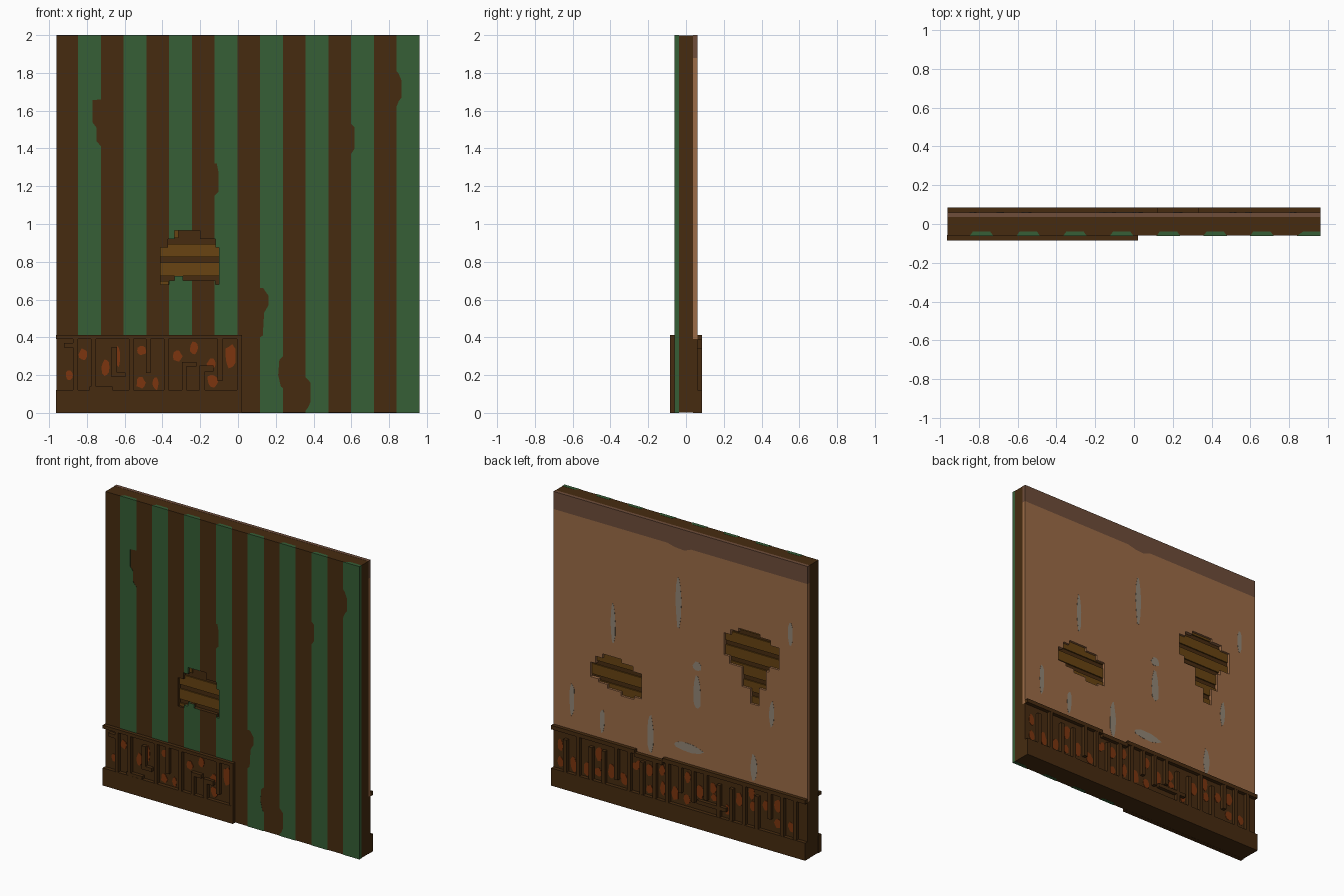
import bpy, bmesh, math, random

if "Cube" in bpy.data.objects:
    bpy.data.objects.remove(bpy.data.objects["Cube"])
random.seed(4)


def material(name, rgb):
    lin = [(c / 255 / 12.92) if c < 11 else ((c / 255 + 0.055) / 1.055) ** 2.4 for c in rgb]
    m = bpy.data.materials.new(name)
    m.use_nodes = True
    m.diffuse_color = (*lin, 1)
    bsdf = m.node_tree.nodes["Principled BSDF"]
    bsdf.inputs["Base Color"].default_value = (*lin, 1)
    bsdf.inputs["Roughness"].default_value = 0.9
    return m


BROWN = material("dark brown wood", (70, 43, 16))
GREEN = material("green paint", (54, 94, 54))
RUST = material("rust orange", (124, 53, 14))
AMBER = material("amber lath", (104, 68, 18))
PLASTER = material("tan plaster", (156, 108, 71))
BAND = material("dull brown band", (110, 77, 58))
GREY = material("worn grey", (146, 134, 118))


def prism(name, pts, y0, y1, mat, squeeze=1.0, pivot=0.0):
    """Extrude an x-z outline from y0 to y1; squeeze narrows the y1 end about pivot."""
    bm = bmesh.new()
    a = [bm.verts.new((x, y0, z)) for x, z in pts]
    b = [bm.verts.new((pivot + (x - pivot) * squeeze, y1, z)) for x, z in pts]
    bm.faces.new(a)
    bm.faces.new(b[::-1])
    n = len(pts)
    for i in range(n):
        j = (i + 1) % n
        bm.faces.new((a[j], a[i], b[i], b[j]))
    bmesh.ops.recalc_face_normals(bm, faces=bm.faces)
    me = bpy.data.meshes.new(name)
    bm.to_mesh(me)
    bm.free()
    me.materials.append(mat)
    ob = bpy.data.objects.new(name, me)
    bpy.context.scene.collection.objects.link(ob)
    return ob


def box(name, x0, x1, y0, y1, z0, z1, mat):
    return prism(name, [(x0, z0), (x1, z0), (x1, z1), (x0, z1)], y0, y1, mat)


def blob(name, x, z, w, h, y0, y1, mat):
    """Uneven rounded patch, a thin plate."""
    pts = []
    for i in range(10):
        a = math.tau * i / 10
        r = random.uniform(0.8, 1.1)
        pts.append((x + w / 2 * r * math.cos(a), z + h / 2 * r * math.sin(a)))
    return prism(name, pts, y0, y1, mat)


def cut(targets, outline, y0, y1):
    cutter = prism("hole_cutter", outline, y0, y1, BROWN)
    cutter.hide_render = True
    for ob in targets:
        mod = ob.modifiers.new("hole", 'BOOLEAN')
        mod.operation, mod.solver, mod.object = 'DIFFERENCE', 'EXACT', cutter
        bpy.context.view_layer.objects.active = ob
        bpy.ops.object.modifier_apply(modifier=mod.name)
    bpy.data.objects.remove(cutter)


W, FACE, CORE, BASE = 0.96, 0.06, 0.037, 0.085

# Wall body, plaster back and its top band
wall = box("wall_body", -W, W, -FACE, CORE, 0.001, 1.999, BROWN)
band_edge = [(W, 1.88), (0.1, 1.88), (0.04, 1.865), (-0.03, 1.86), (-0.08, 1.88), (-W, 1.88)]
plaster = prism("back_plaster", [(-W, 0.39), (W, 0.39)] + band_edge, CORE, FACE, PLASTER)
prism("back_top_band", band_edge + [(-W, 2.0), (W, 2.0)], CORE, FACE, BAND)

# Green stripes with chipped edges: stripe -> points replacing part of a side
left_chips = {
    3: [(0, 1.15), (.022, 1.17), (.022, 1.27), (.012, 1.32), (0, 1.32)],
    4: [(0, .40), (.015, .41), (.022, .53), (.045, .57), (.045, .62), (.018, .66), (0, .66)],
    5: [(0, .01), (.015, .03), (.027, .06), (.027, .16), (0, .19)],
    6: [(0, 1.37), (.02, 1.4), (.02, 1.51), (0, 1.53)],
    7: [(0, 1.62), (.012, 1.65), (.027, 1.67), (.027, 1.76), (.01, 1.80), (0, 1.81)],
}
right_chips = {
    0: [(0, 1.66), (-.047, 1.655), (-.047, 1.54), (-.025, 1.51), (-.025, 1.44), (0, 1.41)],
    4: [(0, .30), (-.02, .28), (-.026, .2), (-.012, .14), (0, .13)],
}
stripes = []
for i in range(8):
    x0 = -0.847 + 0.2408 * i
    x1 = x0 + 0.1225 if i < 7 else W + 0.001
    z0 = 0.40 if i < 4 else 0.0
    pts = [(x0, z0)] + [(x0 + d, z) for d, z in left_chips.get(i, [])] + [(x0, 2.0), (x1, 2.0)]
    pts += [(x1 + d, z) for d, z in right_chips.get(i, [])] + [(x1, z0)]
    pivot = (x0 + x1) / 2 if i < 7 else x1
    stripes.append(prism("green_stripe", pts, -FACE - 0.002, -CORE - 0.001, GREEN, 0.72, pivot))

# Broken openings down to the laths
front_hole = [(-.41, .68), (-.365, .68), (-.365, .70), (-.335, .70), (-.335, .725), (-.29, .725),
              (-.29, .70), (-.12, .70), (-.12, .68), (-.10, .68), (-.10, .875), (-.12, .875),
              (-.12, .92), (-.20, .92), (-.20, .965), (-.335, .965), (-.335, .92), (-.37, .92),
              (-.37, .875), (-.41, .875)]
cut([wall] + stripes[1:4], front_hole, -0.2, -CORE)
back_hole_a = [(.68, .81), (.68, .91), (.64, .91), (.64, .96), (.59, .96), (.59, .99), (.445, .99),
               (.445, .965), (.36, .965), (.36, .93), (.295, .93), (.295, .76), (.35, .76), (.35, .74),
               (.45, .74), (.45, .765), (.55, .765), (.55, .79), (.62, .79), (.62, .81)]
back_hole_b = [(-.33, 1.23), (-.33, 1.38), (-.38, 1.38), (-.38, 1.415), (-.44, 1.415), (-.44, 1.44),
               (-.60, 1.44), (-.60, 1.42), (-.68, 1.42), (-.68, 1.385), (-.745, 1.385), (-.745, 1.235),
               (-.67, 1.235), (-.67, 1.20), (-.645, 1.20), (-.645, 1.07), (-.595, 1.07), (-.595, .95),
               (-.53, .95), (-.53, 1.05), (-.465, 1.05), (-.465, 1.18), (-.37, 1.18), (-.37, 1.23)]
for hole in (back_hole_a, back_hole_b):
    cut([plaster], hole, 0.02, 0.2)


# Amber laths with dark gaps between
def laths(name, x0, x1, y0, y1, start, count):
    for k in range(count):
        z = start + 0.1 * k
        box(name, x0, x1, y0, y1, z, z + 0.07, AMBER)


laths("front_lath", -.425, -.085, -CORE - 0.008, -CORE + 0.005, .725, 2)
box("front_lath_end_upper", -.345, -.315, -CORE - 0.008, -CORE + 0.005, .925, .965, AMBER)
box("front_lath_end_lower", -.42, -.367, -CORE - 0.008, -CORE + 0.005, .66, .697, AMBER)
laths("back_lath_a", .28, .70, CORE - 0.005, CORE + 0.008, .725, 3)
laths("back_lath_b", -.76, -.315, CORE - 0.005, CORE + 0.008, .925, 6)

# Worn patches on the plaster: x, z, width, height
for x, z, w, h in [(.51, 1.23, .04, .29), (.016, 1.51, .045, .38), (-.83, 1.50, .04, .16),
                   (-.126, 1.095, .07, .06), (-.126, .91, .06, .26), (.82, .615, .04, .24),
                   (.59, .53, .04, .17), (.227, .55, .05, .27), (-.05, .52, .24, .06),
                   (-.69, .916, .045, .18), (-.555, .513, .06, .19)]:
    blob("worn_patch", x, z, w, h, FACE - 0.002, FACE + 0.001, GREY)

# Front wainscot: plinth, rail, broken slats
FX = 0.02
box("front_plinth", -.963, FX, -BASE, -FACE + 0.004, 0, 0.12, BROWN)
box("front_rail", -.963, FX, -BASE, -FACE + 0.004, 0.39, 0.412, BROWN)
front_slats = [(-.86, .025, .12, .39), (-.765, .025, .12, .39), (-.655, .03, .19, .35),
               (-.565, .025, .12, .39), (-.475, .025, .21, .39), (-.38, .025, .12, .39),
               (-.285, .025, .12, .27), (-.19, .03, .12, .25), (-.095, .025, .17, .39),
               (.008, .024, .12, .39), (-.895, .05, .345, .37), (-.725, .12, .12, .14),
               (-.62, .05, .19, .215), (-.25, .06, .245, .27), (-.16, .06, .22, .25)]
for x, w, z0, z1 in front_slats:
    box("front_slat", x - w / 2, x + w / 2, -BASE + 0.001, -FACE + 0.004, z0, z1, BROWN)
for x, z, w, h in [(-.82, .31, .05, .06), (-.70, .24, .045, .10), (-.635, .30, .025, .11),
                   (-.895, .20, .04, .05), (-.51, .33, .05, .05), (-.515, .16, .05, .06),
                   (-.435, .155, .035, .07), (-.32, .30, .05, .06), (-.235, .345, .045, .07),
                   (-.14, .26, .05, .06), (-.135, .17, .06, .07), (-.04, .30, .06, .13)]:
    blob("front_rust", x, z, w, h, -FACE - 0.003, -FACE + 0.002, RUST)

# Back wainscot across the full width, rail broken near the middle
box("back_plinth", -W, W, CORE, BASE, 0, 0.12, BROWN)
box("back_panel", -W, W, CORE, FACE, 0.12, 0.39, BROWN)
for x0, x1 in ((-W, .12), (.33, W)):
    box("back_rail", x0, x1, FACE - 0.004, BASE, 0.385, 0.412, BROWN)
box("back_rail_broken", .12, .33, FACE - 0.004, BASE, 0.365, 0.392, BROWN)
for i in range(19):
    x = -.88 + 0.0965 * i
    z0 = random.choice([.12, .12, .12, .17, .21])
    z1 = .385 if z0 > .12 else random.choice([.385, .385, .34])
    box("back_slat", x - .013, x + .013, FACE - 0.004, BASE - 0.001, z0, z1, BROWN)
    # Rust between the slats
    for _ in range(random.choice([1, 2, 2])):
        blob("back_rust", x + .048 + random.uniform(-.01, .01), random.uniform(.16, .35),
             random.uniform(.04, .06), random.uniform(.05, .11), FACE - 0.002, FACE + 0.002, RUST)
box("back_slat_foot", -.36, -.14, FACE - 0.004, BASE - 0.001, .17, .195, BROWN)
